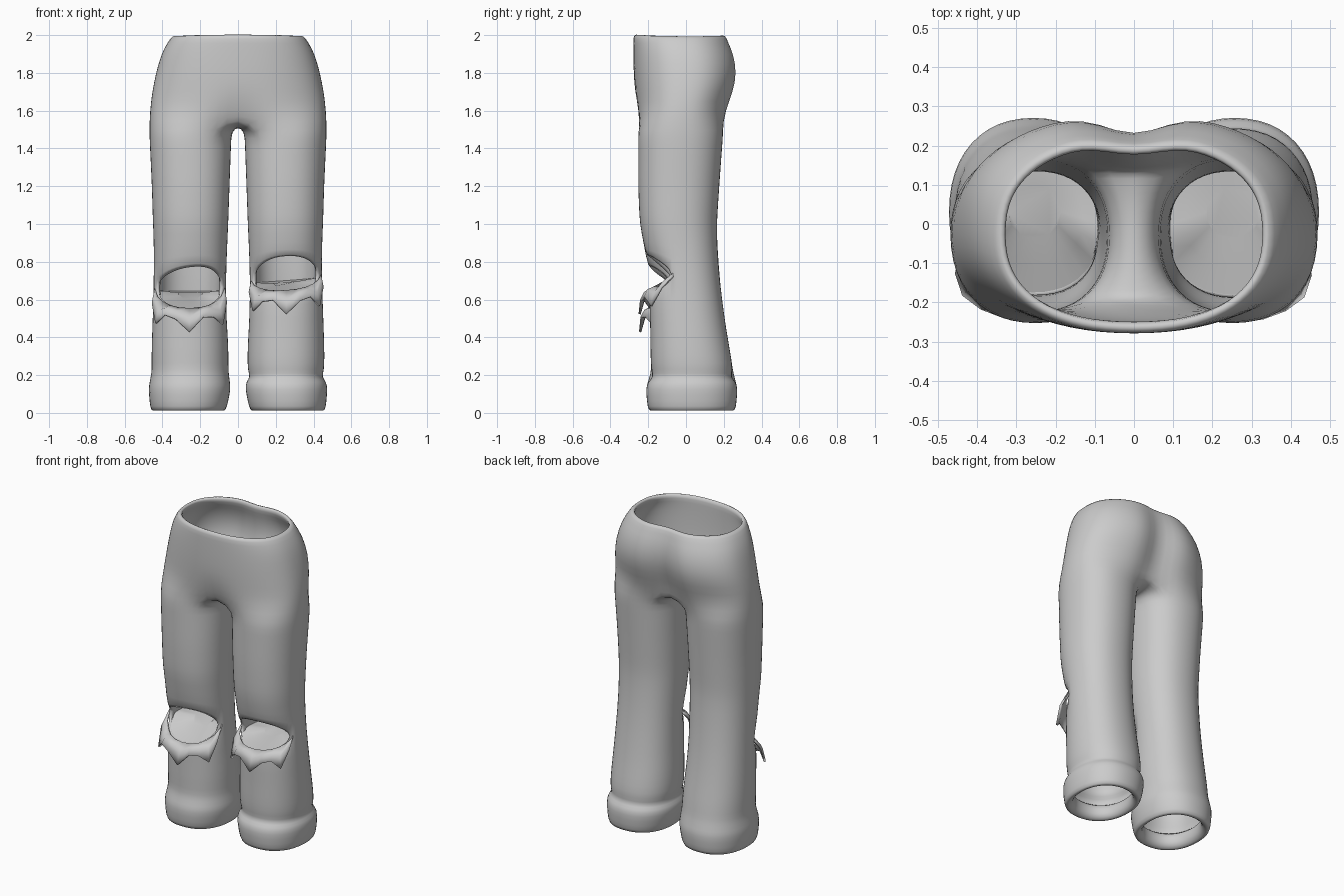
import bpy, bmesh
from math import sin, cos, radians, exp
from mathutils import Vector

if "Cube" in bpy.data.objects:
    bpy.data.objects.remove(bpy.data.objects["Cube"])

grey = bpy.data.materials.new("grey cloth")
grey.use_nodes = True
COLOUR = (0.6, 0.6, 0.6, 1)
grey.diffuse_color = COLOUR
grey.node_tree.nodes["Principled BSDF"].inputs["Base Color"].default_value = COLOUR

# Leg outline: z, inner x, outer x, front y, back y
LEG = [(0.0, .065, .462, -.20, .262), (.12, .035, .478, -.218, .278),
       (.22, .045, .462, -.19, .255), (.4, .052, .457, -.19, .222),
       (.6, .066, .45, -.195, .19), (.8, .06, .442, -.205, .168),
       (1.0, .05, .452, -.247, .165), (1.2, .043, .458, -.255, .178),
       (1.5, .032, .472, -.255, .2)]
# Hip outline: z, half width, front y, back y, back cleft, front dip
HIPS = [(1.6, .468, -.265, .225, .07, .025), (1.7, .456, -.272, .268, .075, 0),
        (1.8, .436, -.278, .288, .065, 0), (1.9, .408, -.28, .27, .05, 0),
        (1.96, .375, -.28, .24, .035, 0), (2.004, .345, -.28, .225, .03, 0)]
# Per leg: side, knee height, hole rise, hole drop, tilt, skew, cuff crease
KNEES = [(1, .715, .11, .065, .015, 0, .9), (-1, .66, .105, .105, 0, .25, .99)]
STEPS = range(-8, 17)          # ring positions, 15 degrees apart
HOLE = range(-11, 0)           # ring positions across the knee hole


def power(v, p):
    return abs(v) ** p * (1 if v >= 0 else -1)


def leg_point(side, z, k, scale=1.0):
    """Point on the leg surface at height z and angle step k."""
    zc = min(max(z, LEG[0][0]), LEG[-1][0])
    for a, b in zip(LEG, LEG[1:]):
        if zc <= b[0]:
            t = (zc - a[0]) / (b[0] - a[0])
            xi, xo, yf, yb = [p + (q - p) * t for p, q in zip(a[1:], b[1:])]
            break
    ang = radians(15 * k)
    x = (xi + xo) / 2 + (xo - xi) / 2 * power(cos(ang), .9) * scale
    y = (yf + yb) / 2 + (yb - yf) / 2 * power(sin(ang), .9) * scale
    return Vector((side * x, y, z))


def hole_weight(k):
    low = sin(radians(15))
    return max(0, (-sin(radians(15 * k)) - low) / (1 - low)) ** .8


def knee_z(knee, k, upper):
    side, z, rise, drop, tilt, skew, _ = knee
    c, w = cos(radians(15 * k)), hole_weight(k)
    return z + tilt * c + (rise * (1 - skew * c) if upper else -drop) * w


def loft(bm, low, high, side):
    for i in range(len(low) - 1):
        quad = [low[i], low[i + 1], high[i + 1], high[i]]
        bm.faces.new(quad if side > 0 else quad[::-1])


def finish(bm, name, thickness, level):
    bmesh.ops.remove_doubles(bm, verts=bm.verts, dist=1e-4)
    for f in bm.faces:
        f.smooth = True
    mesh = bpy.data.meshes.new(name)
    bm.to_mesh(mesh)
    bm.free()
    mesh.materials.append(grey)
    ob = bpy.data.objects.new(name, mesh)
    bpy.context.collection.objects.link(ob)
    if thickness:
        m = ob.modifiers.new("cloth thickness", 'SOLIDIFY')
        m.thickness, m.offset = thickness, -1
    if level:
        m = ob.modifiers.new("rounding", 'SUBSURF')
        m.levels = m.render_levels = level
    return ob


# Trousers: both legs, crotch and hips in one welded shell
bm = bmesh.new()
for knee in KNEES:
    side, crease = knee[0], knee[-1]

    def ring(height, scale=1.0):
        pts = [leg_point(side, height(k) if callable(height) else height, k, scale)
               for k in range(24)]
        vs = [bm.verts.new(p) for p in pts]
        return vs + vs[:1]

    lower = [ring(.11, .72), ring(.035, .74), ring(.012, .88), ring(.008), ring(.06),
             ring(.13), ring(.165, .99), ring(.19, crease), ring(.225, .98), ring(.3),
             ring(.4), ring(.49), ring(lambda k: knee_z(knee, k, False))]
    upper = [ring(lambda k: knee_z(knee, k, True))]
    upper += [ring(z) for z in (.9, 1.0, 1.1, 1.2, 1.3, 1.42, 1.49)]
    for part in (lower, upper):
        for a, b in zip(part, part[1:]):
            loft(bm, a, b, side)

    # Crotch strip from the inner arc of the leg to the centre line
    top = upper[-1]
    inner = [top[k] for k in range(8, 17)]
    centre = []
    for i, v in enumerate(inner):
        t = abs(i - 4) / 4
        centre.append(bm.verts.new((0, v.co.y * .95, 1.515 + .045 * t * t)))
    loft(bm, inner, centre, side)

    # Hips above the outer arc
    last = [centre[-1]] + [top[k % 24] for k in range(-8, 9)] + [centre[0]]
    for z, w, yf, yb, cleft, dip in HIPS:
        row = []
        for i in range(19):
            a = radians(-90 + 10 * i)
            x = w * power(cos(a), .88) if 0 < i < 18 else 0
            y = (yf + yb) / 2 + (yb - yf) / 2 * power(sin(a), .85)
            y += (dip if y < 0 else -cleft) * exp(-(x / .085) ** 2)
            row.append(bm.verts.new((side * x, y, z)))
        loft(bm, last, row, side)
        last = row
finish(bm, "trousers", .03, 1)

for knee in KNEES:
    side = knee[0]
    label = "left" if side > 0 else "right"

    # Lining that closes the leg below the knee hole
    bm = bmesh.new()
    rows = []
    for f in (.94, .65, .35):
        row = []
        hub = Vector((side * .25, .05, knee[1] - .03))
        for k in range(24):
            p = leg_point(side, knee_z(knee, k, False) - .01, k)
            row.append(bm.verts.new(hub.lerp(p, f)))
        rows.append(row + row[:1])
    for a, b in zip(rows, rows[1:]):
        loft(bm, a, b, side)
    cap = rows[-1][:-1]
    bm.faces.new(cap if side > 0 else cap[::-1])
    finish(bm, label + "_knee_lining", 0, 0)

    # Torn flap with ragged points hanging from the hole
    bm = bmesh.new()
    drops = [0, .035, .12, .06, .05, .125, .06, .05, .115, .035, 0]
    rows = []
    for out, hang in ((1.28, 1), (1.17, .5), (.99, 0)):
        row = []
        for k, d in zip(HOLE, drops):
            flare = 1 + (out - 1) * min(1, hole_weight(k) * 1.6)
            z = knee_z(knee, k, False)
            p = leg_point(side, z, k, flare)
            p.z = z - d * hang + .012 * (hang == .5)
            row.append(bm.verts.new(p))
        rows.append(row)
    for a, b in zip(rows, rows[1:]):
        loft(bm, a, b, side)
    finish(bm, label + "_knee_flap", .012, 0)
